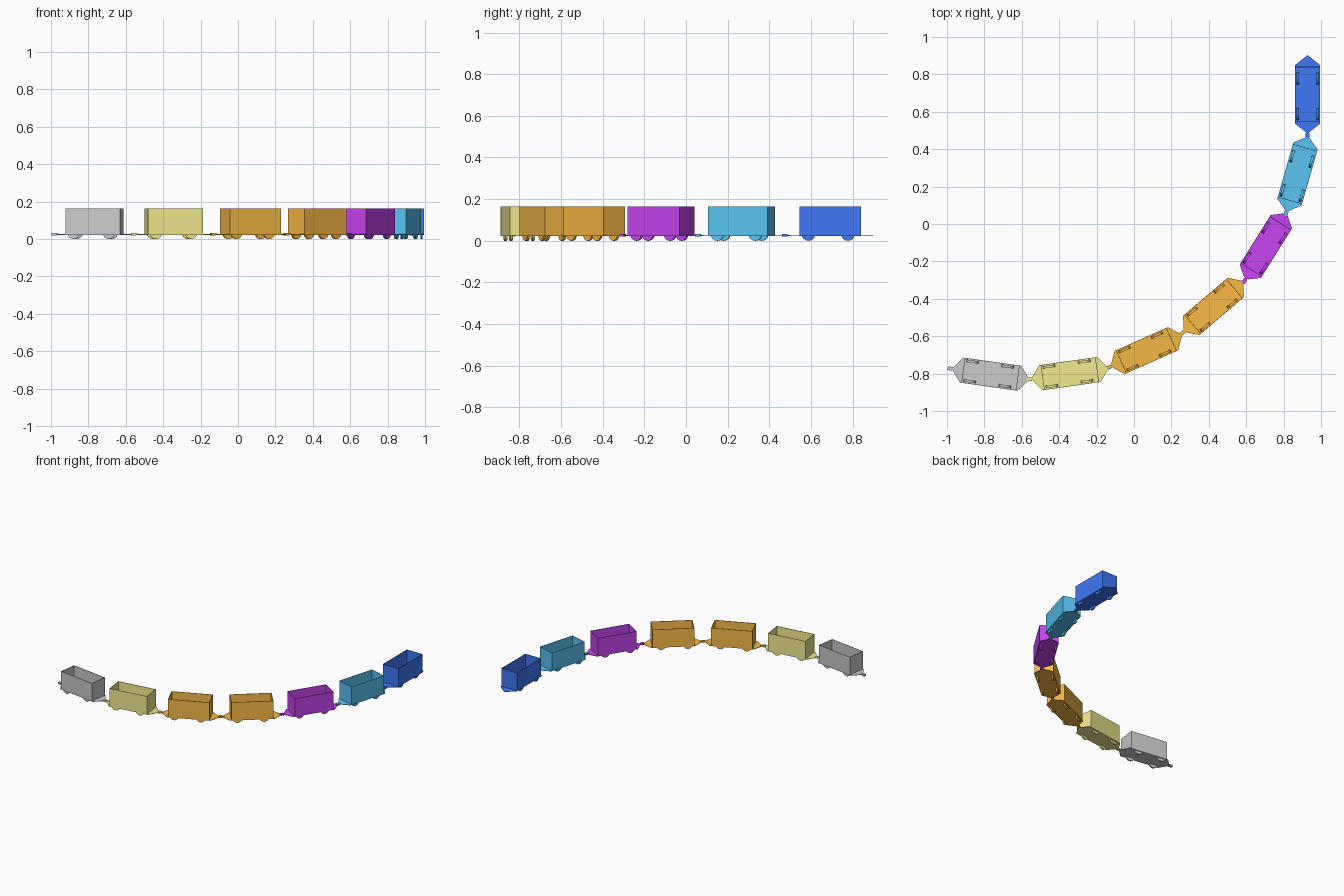
import bpy, bmesh, math
from mathutils import Matrix, Vector

if "Cube" in bpy.data.objects:
    bpy.data.objects.remove(bpy.data.objects["Cube"])

L, W = 0.148, 0.0675          # half length and half width of a wagon
FLOOR, TOP = 0.026, 0.164

# x, y, heading in degrees, colour
WAGONS = [
    (-0.767, -0.803, -8, None),
    (-0.343, -0.80, 8, (0.89, 0.82, 0.28)),
    (0.066, -0.677, 24, (0.89, 0.48, 0.06)),
    (0.425, -0.441, 40.5, (0.97, 0.49, 0.06)),
    (0.705, -0.12, 58, (0.57, 0.06, 0.88)),
    (0.874, 0.267, 74, (0.10, 0.55, 0.90)),
    (0.928, 0.693, 90, (0.05, 0.19, 0.92)),
]


def finish(bm, name, place, mat):
    bmesh.ops.recalc_face_normals(bm, faces=bm.faces)
    mesh = bpy.data.meshes.new(name)
    bm.to_mesh(mesh)
    bm.free()
    obj = bpy.data.objects.new(name, mesh)
    obj.matrix_world = place
    if mat:
        mesh.materials.append(mat)
    bpy.context.collection.objects.link(obj)


def box(bm, centre, size):
    return bmesh.ops.create_cube(bm, size=1, matrix=Matrix.Translation(centre)
                                 @ Matrix.Diagonal((*size, 1)))


def slab(bm, outline, z0, z1):
    face = bm.faces.new([bm.verts.new((x, y, z0)) for x, y in outline])
    top = bmesh.ops.extrude_face_region(bm, geom=[face])["geom"]
    bmesh.ops.translate(bm, vec=(0, 0, z1 - z0),
                        verts=[v for v in top if isinstance(v, bmesh.types.BMVert)])


def wagon(n, x, y, angle, colour):
    place = Matrix.Translation((x, y, 0)) @ Matrix.Rotation(math.radians(angle), 4, 'Z')
    mat = None
    if colour:
        mat = bpy.data.materials.new(f"paint_{n}")
        mat.diffuse_color = (*colour, 1)
        mat.use_nodes = True
        mat.node_tree.nodes["Principled BSDF"].inputs["Base Color"].default_value = mat.diffuse_color

    # floor plate: pointed front, blunt back
    bm = bmesh.new()
    e = L + 0.008
    slab(bm, [(-e, -W), (e, -W), (0.207, -0.004), (0.207, 0.004), (e, W), (-e, W),
              (-0.2, 0.012), (-0.2, -0.012)], FLOOR - 0.003, FLOOR)
    finish(bm, f"floor_plate_{n}", place, mat)

    # thin upright walls, open at the top
    bm = bmesh.new()
    h, zc, t = TOP - FLOOR, (TOP + FLOOR) / 2, 0.003
    for s in (-1, 1):
        box(bm, (0, s * (W - t / 2), zc), (2 * L, t, h))
        box(bm, (s * (L - t / 2), 0, zc), (t, 2 * W - 2 * t, h))
    finish(bm, f"walls_{n}", place, mat)

    # wheels, just breaking through the floor near the walls
    bm = bmesh.new()
    for wx in (-0.105, 0.085):
        for s in (-1, 1):
            m = Matrix.Translation((wx, s * 0.053, 0.033)) @ Matrix.Rotation(math.pi / 2, 4, 'X')
            bmesh.ops.create_cone(bm, cap_ends=True, segments=16, radius1=0.033,
                                  radius2=0.033, depth=0.013, matrix=m)
    finish(bm, f"wheels_{n}", place, mat)

    # coupling bar with block at the back
    bm = bmesh.new()
    box(bm, (-0.204, 0, 0.0255), (0.024, 0.014, 0.006))
    box(bm, (-0.218, 0, 0.0265), (0.026, 0.02, 0.013))
    finish(bm, f"coupling_{n}", place, mat)


for n, data in enumerate(WAGONS, 1):
    wagon(n, *data)
